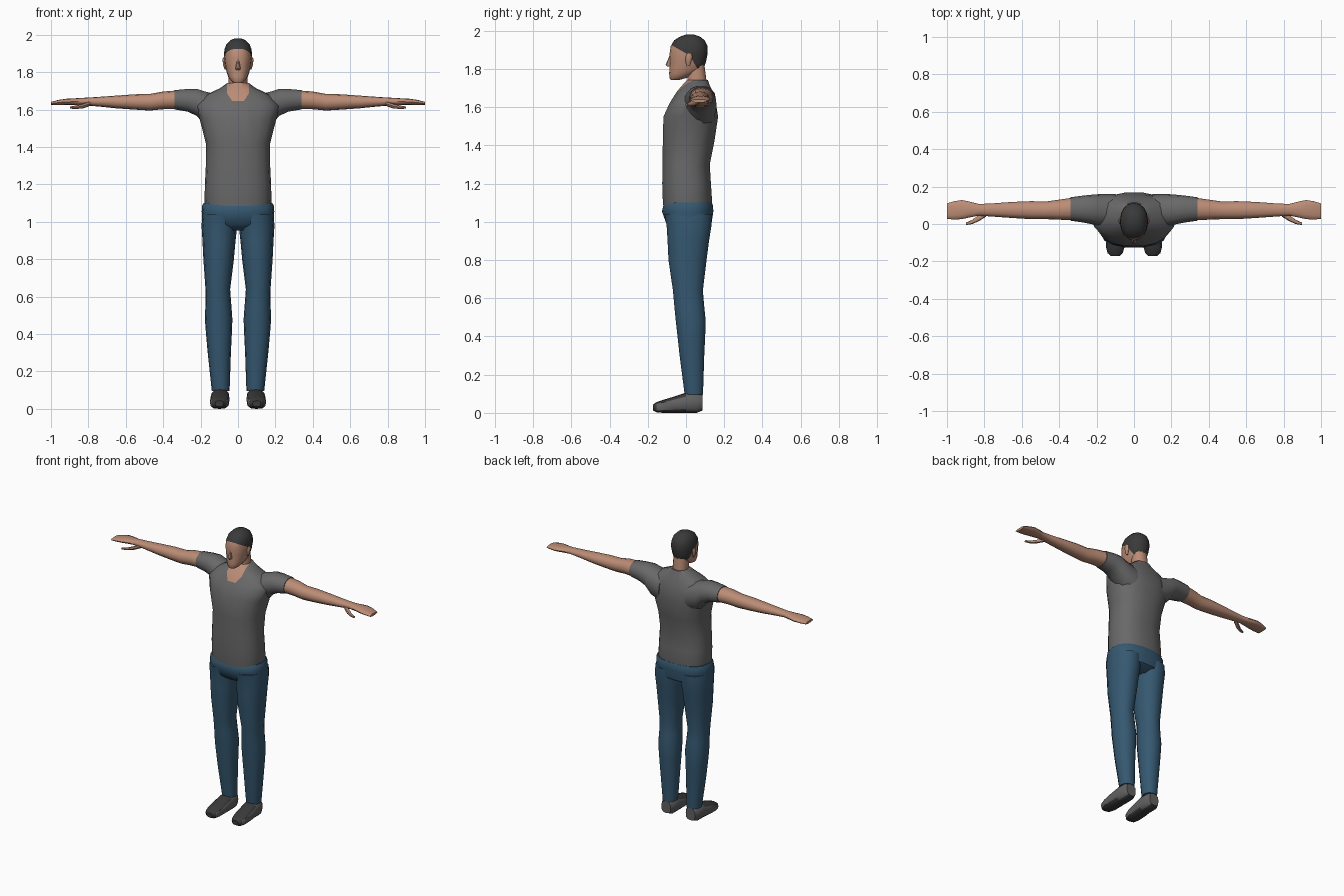
import bpy, bmesh, math
from mathutils import Vector


def material(name, rgb):
    m = bpy.data.materials.new(name)
    m.diffuse_color = (*rgb, 1)
    return m


SKIN = material("skin", (0.50, 0.265, 0.18))
SHIRT = material("shirt grey", (0.14, 0.14, 0.14))
JEANS = material("jeans blue", (0.036, 0.098, 0.165))
HAIR = material("hair dark", (0.042, 0.042, 0.042))
SHOE = material("shoe dark", (0.042, 0.042, 0.042))
SIDE = material("shoe side grey", (0.12, 0.12, 0.12))


def loft(axis, rings, n=14, power=2.2):
    """Skin rounded-box rings (position, a0, a1, b0, b1) along an axis."""
    bm = bmesh.new()
    loops = []
    for p, a0, a1, b0, b1 in rings:
        loop = []
        for i in range(n):
            t = 2 * math.pi * i / n
            c, s = math.cos(t), math.sin(t)
            u = math.copysign(abs(c) ** (2 / power), c)
            v = math.copysign(abs(s) ** (2 / power), s)
            a = (a0 + a1) / 2 + u * (a1 - a0) / 2
            b = (b0 + b1) / 2 + v * (b1 - b0) / 2
            co = {"z": (a, b, p), "x": (p, a, b), "y": (a, p, b)}[axis]
            loop.append(bm.verts.new(co))
        loops.append(loop)
    for lo, hi in zip(loops, loops[1:]):
        for i in range(n):
            j = (i + 1) % n
            bm.faces.new((lo[i], lo[j], hi[j], hi[i]))
    bm.faces.new(loops[0])
    bm.faces.new(loops[-1])
    bmesh.ops.recalc_face_normals(bm, faces=bm.faces)
    return bm


def finish(name, bm, mats, rule=None, mirror=False, angle=45):
    """Turn the mesh into an object, coloured by rule, with smooth shading."""
    if mirror:
        for v in bm.verts:
            v.co.x = -v.co.x
        bmesh.ops.reverse_faces(bm, faces=bm.faces)
    bm.normal_update()
    if rule:
        for f in bm.faces:
            f.material_index = rule(f.calc_center_median(), f.normal)
    me = bpy.data.meshes.new(name)
    bm.to_mesh(me)
    bm.free()
    ob = bpy.data.objects.new(name, me)
    bpy.context.collection.objects.link(ob)
    for m in mats:
        me.materials.append(m)
    bpy.ops.object.select_all(action="DESELECT")
    ob.select_set(True)
    bpy.context.view_layer.objects.active = ob
    bpy.ops.object.shade_smooth_by_angle(angle=math.radians(angle))
    return ob


def cut(bm, co, no, where=lambda c: True):
    """Slice new edges into the faces chosen by where."""
    faces = [f for f in bm.faces if where(f.calc_center_median())]
    edges = {e for f in faces for e in f.edges}
    verts = {v for f in faces for v in f.verts}
    bmesh.ops.bisect_plane(bm, geom=faces + list(edges) + list(verts),
                           plane_co=co, plane_no=no)


def sym(rows):
    """Rings centred on x = 0 from (z, half width, front, back)."""
    return [(z, -w, w, f, b) for z, w, f, b in rows]


# Shirt body with a scooped neckline
bm = loft("z", sym([
    (1.06, .172, -.118, .130), (1.11, .179, -.123, .138),
    (1.20, .177, -.126, .132), (1.30, .172, -.125, .126),
    (1.42, .172, -.123, .150), (1.55, .205, -.120, .170),
    (1.62, .225, -.088, .158), (1.68, .170, -.050, .142),
    (1.715, .095, -.020, .125), (1.742, .058, .005, .115)]), n=18, power=2.4)
scoop = [(Vector((0, 0, 1.645)), Vector((0, 0, -1)))]
for s in (1, -1):
    scoop.append((Vector((s * .03, 0, 1.645)), Vector((s * .045, 0, -.03)).normalized()))
    scoop.append((Vector((s * .058, 0, 1.69)), Vector((s, 0, 0))))
for co, no in scoop:
    cut(bm, co, no, lambda c: c.y < .04 and c.z > 1.57)
finish("shirt_body", bm, [SHIRT, SKIN], lambda c, n: int(
    c.y < .04 and all((c - co).dot(no) < 0 for co, no in scoop)))

# Neck
finish("neck", loft("z", sym([(1.66, .055, -.01, .11), (1.74, .050, .008, .108),
                              (1.84, .050, .0, .095)])), [SKIN])

# Head, with the hairline cut into it
bm = loft("z", sym([
    (1.742, .022, -.080, -.035), (1.752, .036, -.086, .0),
    (1.775, .052, -.088, .050), (1.80, .061, -.087, .092),
    (1.84, .070, -.086, .105), (1.88, .075, -.086, .113),
    (1.92, .073, -.080, .112), (1.95, .062, -.062, .098),
    (1.97, .042, -.030, .072), (1.98, .020, .0, .042)]), n=16)
lines = [(Vector((0, -.085, 1.93)), Vector((0, .06, .105)).normalized()),
         (Vector((0, .02, 1.87)), Vector((0, .07, .04)).normalized())]
for co, no in lines:
    cut(bm, co, no)
finish("head", bm, [SKIN, HAIR], lambda c, n: int(
    c.z > 1.80 and any((c - co).dot(no) > 0 for co, no in lines)))

# Nose
finish("nose", loft("z", sym([(1.812, .011, -.098, -.07), (1.822, .014, -.107, -.07),
                              (1.845, .009, -.096, -.07), (1.870, .006, -.087, -.07)]),
                    n=8), [SKIN])

# Hips of the jeans
finish("jeans_hips", loft("z", sym([
    (.955, .100, -.060, .085), (.985, .188, -.102, .134), (1.055, .194, -.128, .145),
    (1.085, .192, -.120, .143), (1.10, .184, -.112, .137)]), n=18, power=2.4), [JEANS])

for side, flip in (("left", False), ("right", True)):
    # Jeans leg
    finish(side + "_jeans_leg", loft("z", [
        (.095, .045, .140, -.008, .090), (.30, .038, .162, -.035, .097),
        (.40, .033, .171, -.046, .102), (.48, .030, .177, -.055, .105),
        (.56, .036, .174, -.063, .097), (.64, .042, .174, -.070, .090),
        (.80, .022, .185, -.094, .110), (.90, .013, .190, -.099, .123),
        (.98, .004, .195, -.104, .136), (1.04, .004, .190, -.115, .138)]),
        [JEANS], mirror=flip)

    # Shoe: dark upper and sole, lighter sides and heel
    finish(side + "_shoe", loft("y", [
        (.086, .058, .130, .012, .095), (.055, .046, .145, .0, .106),
        (.0, .045, .145, .0, .106), (-.06, .046, .150, .0, .086),
        (-.12, .050, .150, .0, .068), (-.155, .060, .142, .003, .056),
        (-.172, .078, .122, .012, .044)], n=12, power=2.8),
        [SHOE, SIDE], lambda c, n: int(
            abs(n.z) < .7 and -.15 < c.y and n.y > -.5 and c.z > .012),
        mirror=flip, angle=40)

    # Sleeve
    finish(side + "_sleeve", loft("x", [
        (.10, -.020, .160, 1.48, 1.680), (.18, -.015, .160, 1.515, 1.700),
        (.22, -.002, .157, 1.565, 1.713), (.27, .008, .152, 1.588, 1.712),
        (.34, .018, .143, 1.600, 1.705)]), [SHIRT], mirror=flip)

    # Arm and flat hand
    finish(side + "_arm", loft("x", [
        (.33, .021, .140, 1.603, 1.702), (.40, .023, .130, 1.602, 1.697),
        (.47, .026, .120, 1.595, 1.684), (.55, .026, .122, 1.600, 1.682),
        (.65, .032, .118, 1.607, 1.675), (.76, .040, .110, 1.618, 1.667),
        (.83, .045, .107, 1.624, 1.663), (.88, .035, .120, 1.625, 1.660),
        (.92, .026, .128, 1.625, 1.658), (.96, .024, .122, 1.624, 1.652),
        (1.0, .027, .110, 1.624, 1.641)], n=12), [SKIN], mirror=flip)

    # Thumb
    finish(side + "_thumb", loft("x", [
        (.79, .040, .075, 1.620, 1.645), (.83, .015, .048, 1.606, 1.632),
        (.865, .0, .022, 1.604, 1.622), (.898, -.006, .008, 1.605, 1.617)], n=8),
        [SKIN], mirror=flip)

    # Ear
    finish(side + "_ear", loft("z", [
        (1.815, .062, .072, .005, .020), (1.835, .062, .079, -.002, .026),
        (1.865, .062, .083, -.002, .034), (1.880, .066, .080, .006, .028)], n=8),
        [SKIN], mirror=flip)
